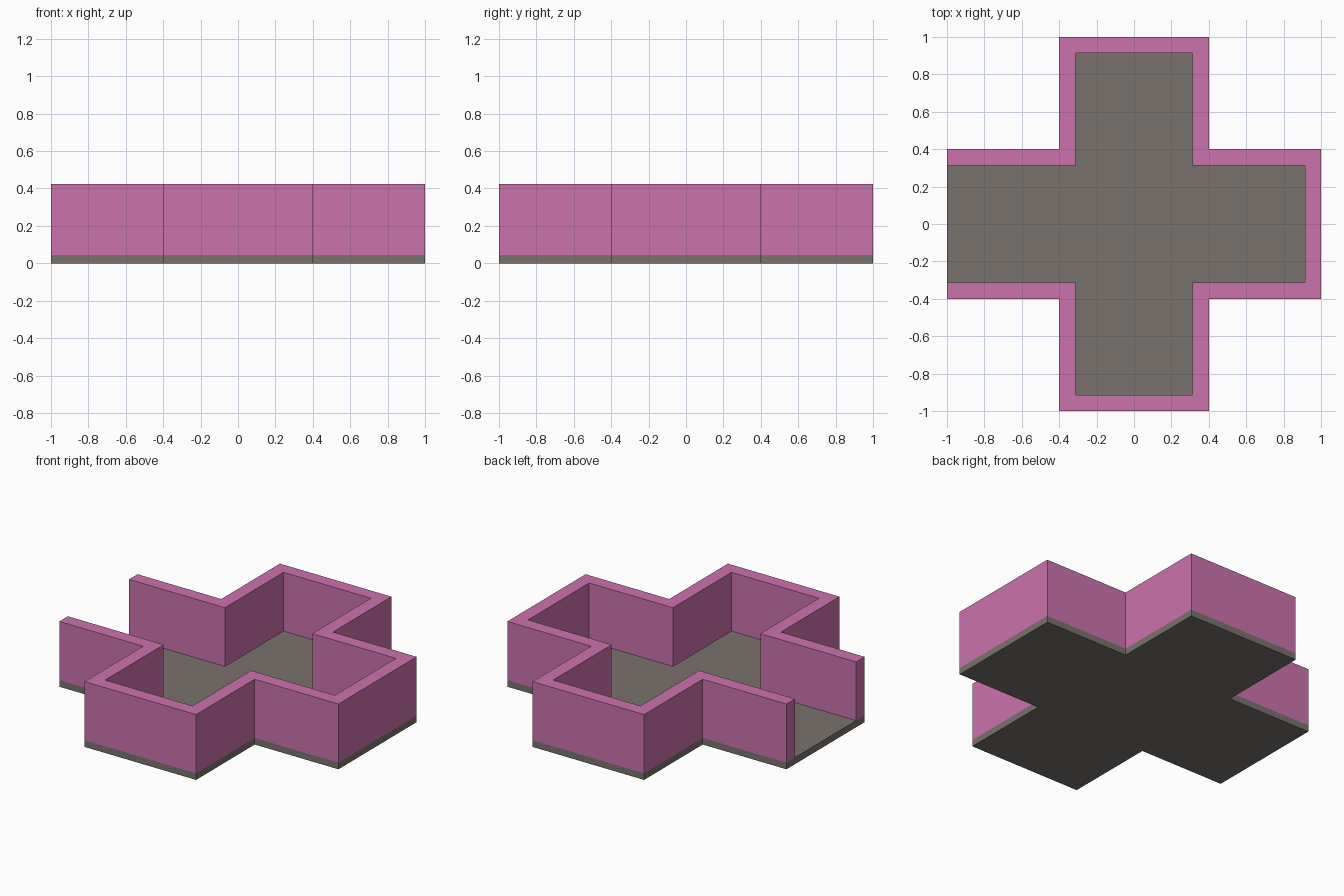
import bpy, bmesh

if "Cube" in bpy.data.objects:
    bpy.data.objects.remove(bpy.data.objects["Cube"])

ARM, HALF, WALL = 1.0, 0.4, 0.087
FLOOR_TOP, WALL_TOP = 0.043, 0.423


def material(name, color):
    mat = bpy.data.materials.new(name)
    mat.diffuse_color = (*color, 1)
    mat.use_nodes = True
    mat.node_tree.nodes["Principled BSDF"].inputs["Base Color"].default_value = mat.diffuse_color
    return mat


def prism(name, outline, z0, z1, mat):
    """Extrude a flat outline from z0 up to z1."""
    bm = bmesh.new()
    face = bm.faces.new([bm.verts.new((x, y, z0)) for x, y in outline])
    top = bmesh.ops.extrude_face_region(bm, geom=[face])["geom"]
    bmesh.ops.translate(bm, vec=(0, 0, z1 - z0),
                        verts=[v for v in top if isinstance(v, bmesh.types.BMVert)])
    bmesh.ops.recalc_face_normals(bm, faces=bm.faces)
    mesh = bpy.data.meshes.new(name)
    bm.to_mesh(mesh)
    bm.free()
    mesh.materials.append(mat)
    obj = bpy.data.objects.new(name, mesh)
    bpy.context.collection.objects.link(obj)
    return obj


def cross(arm, half, west):
    """Cross outline, starting and ending on the tip of the west arm."""
    lower = [(-west, -half), (-half, -half), (-half, -arm),
             (half, -arm), (half, -half), (arm, -half)]
    return lower + [(x, -y) for x, y in reversed(lower)]


# Cross-shaped floor slab
outer = cross(ARM, HALF, ARM)
prism("floor", outer, 0, FLOOR_TOP, material("floor_grey", (0.19, 0.17, 0.155)))

# Continuous perimeter wall, open at the west end
inner = cross(ARM - WALL, HALF - WALL, ARM)
prism("perimeter_wall", outer + inner[::-1], FLOOR_TOP, WALL_TOP,
      material("wall_pink", (0.60, 0.17, 0.43)))
